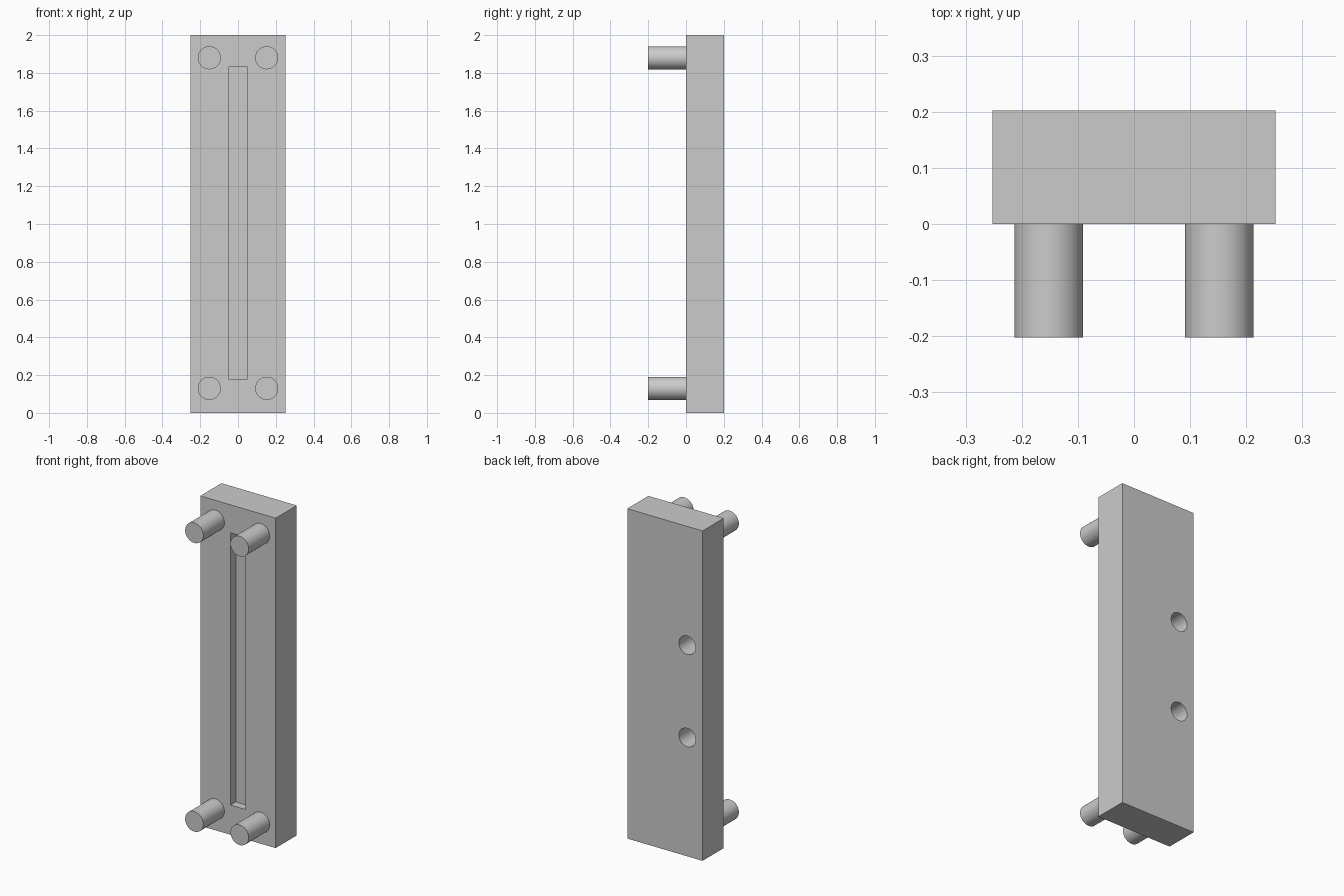
import bpy
import math

cube = bpy.data.objects.get("Cube")
if cube:
    bpy.data.objects.remove(cube, do_unlink=True)

# Single plain grey
GREY = (0.6, 0.6, 0.6, 1.0)
grey = bpy.data.materials.new("plain_grey")
grey.use_nodes = True
grey.diffuse_color = GREY
grey.node_tree.nodes["Principled BSDF"].inputs["Base Color"].default_value = GREY

WIDTH, DEPTH, HEIGHT = 0.505, 0.202, 2.0


def box(name, x, y, z):
    """Box spanning the given (min, max) ranges."""
    bpy.ops.mesh.primitive_cube_add(size=1, location=[sum(r) / 2 for r in (x, y, z)])
    ob = bpy.context.object
    ob.name = name
    ob.scale = [r[1] - r[0] for r in (x, y, z)]
    bpy.ops.object.transform_apply(location=False, rotation=False, scale=True)
    ob.data.materials.append(grey)
    return ob


def rod(name, radius, x, z, y0, y1):
    """Round rod lying along y."""
    bpy.ops.mesh.primitive_cylinder_add(
        vertices=64, radius=radius, depth=y1 - y0,
        location=(x, (y0 + y1) / 2, z), rotation=(math.pi / 2, 0, 0))
    ob = bpy.context.object
    ob.name = name
    ob.data.materials.append(grey)
    bpy.ops.object.shade_smooth_by_angle(angle=math.radians(35))
    return ob


# Main block
block = box("block", (-WIDTH / 2, WIDTH / 2), (0, DEPTH), (0, HEIGHT))

# Shallow front slot and two blind holes in the back
cutters = [box("slot_cutter", (-0.05, 0.05), (-0.05, 0.05), (0.18, 1.83))]
for label, z in (("lower", 0.72), ("upper", 1.28)):
    cutters.append(rod(label + "_hole_cutter", 0.056, -0.15, z, DEPTH - 0.15, DEPTH + 0.05))

for cutter in cutters:
    cut = block.modifiers.new(cutter.name, 'BOOLEAN')
    cut.operation = 'DIFFERENCE'
    cut.solver = 'EXACT'
    cut.object = cutter
    bpy.ops.object.select_all(action='DESELECT')
    block.select_set(True)
    bpy.context.view_layer.objects.active = block
    bpy.ops.object.modifier_apply(modifier=cut.name)
    bpy.data.objects.remove(cutter, do_unlink=True)
bpy.ops.object.shade_smooth_by_angle(angle=math.radians(35))

# Four front pegs
for level, z in (("lower", 0.13), ("upper", 1.88)):
    for side, x in (("right", -0.152), ("left", 0.152)):
        rod(f"{level}_{side}_peg", 0.061, x, z, -DEPTH, 0)
